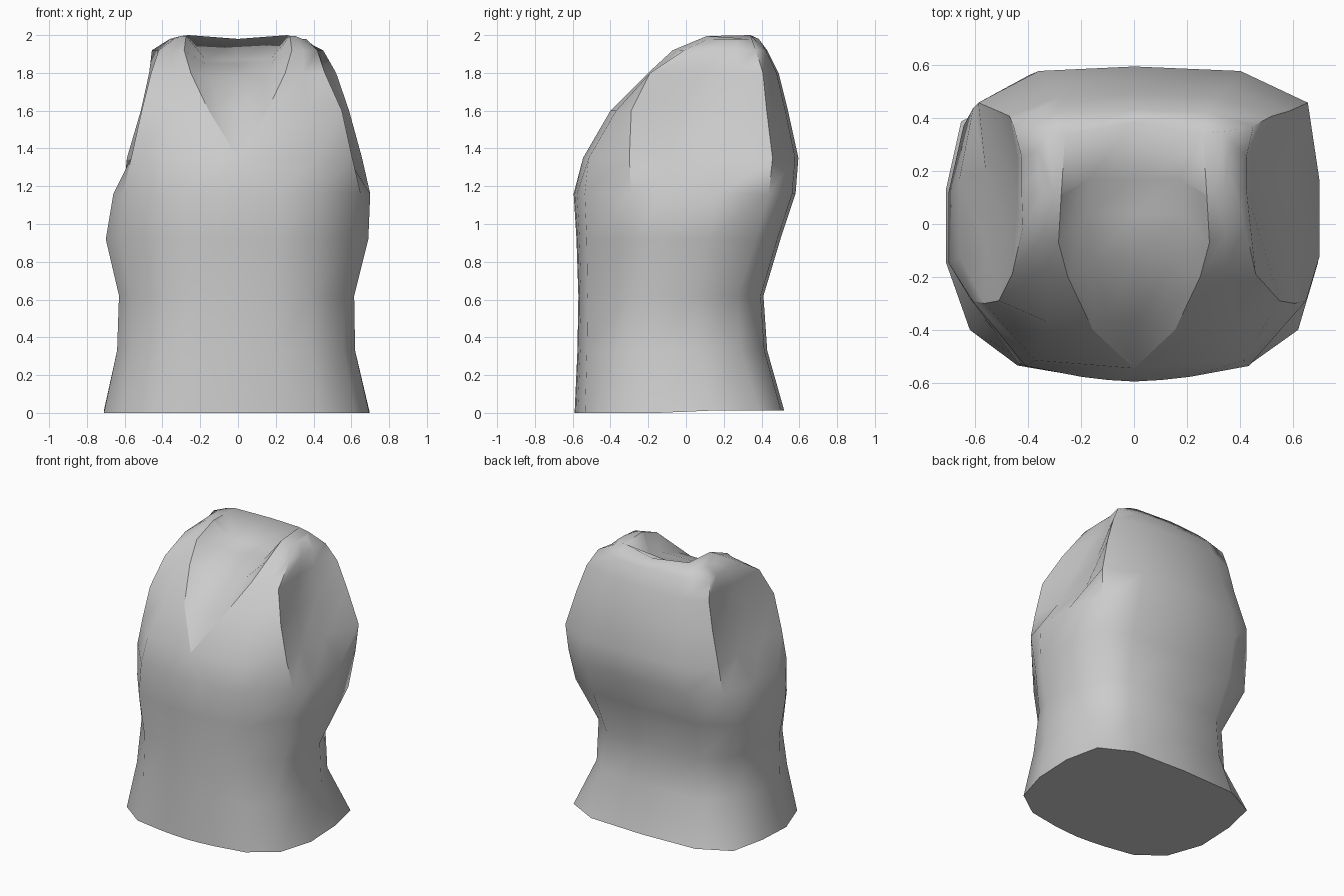
import bpy, bmesh

if "Cube" in bpy.data.objects:
    bpy.data.objects.remove(bpy.data.objects["Cube"])

fabric = bpy.data.materials.new("plain_grey")
fabric.diffuse_color = (0.6, 0.6, 0.6, 1)
fabric.use_nodes = True
fabric.node_tree.nodes["Principled BSDF"].inputs["Base Color"].default_value = fabric.diffuse_color

# Section levels: z, right half width, left half width, front y, back y
LEVELS = [
    (0.005, 0.695, 0.71, -0.59, 0.52),
    (0.33, 0.62, 0.64, -0.575, 0.43),
    (0.62, 0.615, 0.63, -0.57, 0.41),
    (0.92, 0.69, 0.70, -0.58, 0.50),
    (1.16, 0.70, 0.66, -0.595, 0.58),
    (1.35, 0.67, 0.60, -0.545, 0.595),
    (1.60, 0.60, 0.525, -0.40, 0.54),
    (1.80, 0.53, 0.48, -0.20, 0.49),
    (1.92, 0.46, 0.465, -0.07, 0.43),
    (1.995, 0.36, 0.36, 0.08, 0.385),
]
# Half outline of a section, front centre to back centre, in unit coordinates
OUTLINE = [(0, -1), (0.15, -0.99), (0.3, -0.97), (0.62, -0.9), (0.88, -0.68),
           (1, -0.2), (1, 0.3), (0.92, 0.76), (0.6, 0.97), (0, 1)]
# Front corner, which becomes the front rim of the armhole: x, y per level
RIM = [(0.62, -0.40), (0.56, -0.37), (0.57, -0.30), (0.62, -0.28), (0.61, -0.29),
       (0.565, -0.30), (0.51, -0.29), (0.46, -0.19), (0.42, -0.01), (0.34, 0.12)]
# Inner face of the armhole: x per level, sunk behind both rims
SUNK = {5: 0.56, 6: 0.475, 7: 0.44, 8: 0.425}
# Neckline levels: half width of the opening, recess of the insert, its height
NECK = {5: (0, 0, 1.35), 6: (0.155, 0.03, 1.60), 7: (0.25, 0.06, 1.78),
        8: (0.285, 0.11, 1.85), 9: (0.275, 0.09, 1.87)}
LAST = len(OUTLINE) - 1
TOP = len(LEVELS) - 1


def section_point(row, col, side):
    z, right, left, front, back = LEVELS[row]
    fx, fy = OUTLINE[col]
    if col == 7:
        if row in SUNK:                     # back rim of the armhole
            fx = 0.98
        elif row in (1, 2):                 # narrower back at the waist
            fx, fy = 0.84, 0.72
    x = fx * (right if side > 0 else left)
    y = (front + back) / 2 + fy * (back - front) / 2
    if col == 4:
        x, y = RIM[row]
        if side > 0 and row in (4, 5, 6):
            x += 0.04
    if col in (5, 6) and row in SUNK:
        x = SUNK[row] + (0.02 if side > 0 and row < 7 else 0)
    if row in NECK:
        half, recess, low = NECK[row]
        if col < 3:
            x, y = half * (0, 0.62, 1)[col], front
            if col < 2:
                y, z = front + recess, low
        elif col == 3:                      # strap
            x = max(x, half + 0.45 * (RIM[row][0] - half))
            y = front + 0.03
    if row == 0:                            # hem rises slightly at the back
        z = 0.0 if y < 0 else 0.012
    if row == TOP:
        if col == 2:
            y = 0.11
        elif 3 < col < 8:
            z = 1.98
        elif col == 8:
            x, y, z = 0.26, 0.34, 2.0
        elif col == LAST:
            z = 1.98
    return side * x, y, z


bm = bmesh.new()
grids = []
for side in (1, -1):
    grid = [[bm.verts.new(section_point(r, c, side)) for c in range(LAST + 1)]
            for r in range(TOP + 1)]
    grids.append(grid)

    def face(points, s=side):
        bm.faces.new(points if s > 0 else points[::-1])

    # Body wall
    for r in range(TOP):
        for c in range(LAST):
            face([grid[r][c], grid[r][c + 1], grid[r + 1][c + 1], grid[r + 1][c]])
    # Neck hollow and shoulder top
    t = grid[TOP]
    face([t[0], t[1], t[8], t[9]])
    face([t[1], t[2], t[8]])
    face([t[2], t[3], t[7], t[8]])
    face([t[3], t[4], t[5], t[6], t[7]])
    # Creases along the neckline and the armhole rims
    for col, start in ((2, 5), (4, 4), (7, 4)):
        for r in range(start, TOP - (col != 2)):
            bm.edges.get((grid[r][col], grid[r + 1][col])).smooth = False
    for pair in ((t[1], t[2]), (t[2], t[8])):
        bm.edges.get(pair).smooth = False

# Closed hem
hem = bm.faces.new([*grids[0][0][::-1], *grids[1][0]])
for e in hem.edges:
    e.smooth = False

bmesh.ops.remove_doubles(bm, verts=bm.verts, dist=0.0005)
bmesh.ops.dissolve_degenerate(bm, dist=0.0005, edges=bm.edges)
bmesh.ops.recalc_face_normals(bm, faces=bm.faces)
for f in bm.faces:
    f.smooth = True

mesh = bpy.data.meshes.new("sleeveless_torso")
bm.to_mesh(mesh)
bm.free()
mesh.materials.append(fabric)
torso = bpy.data.objects.new("sleeveless_torso", mesh)
bpy.context.collection.objects.link(torso)
